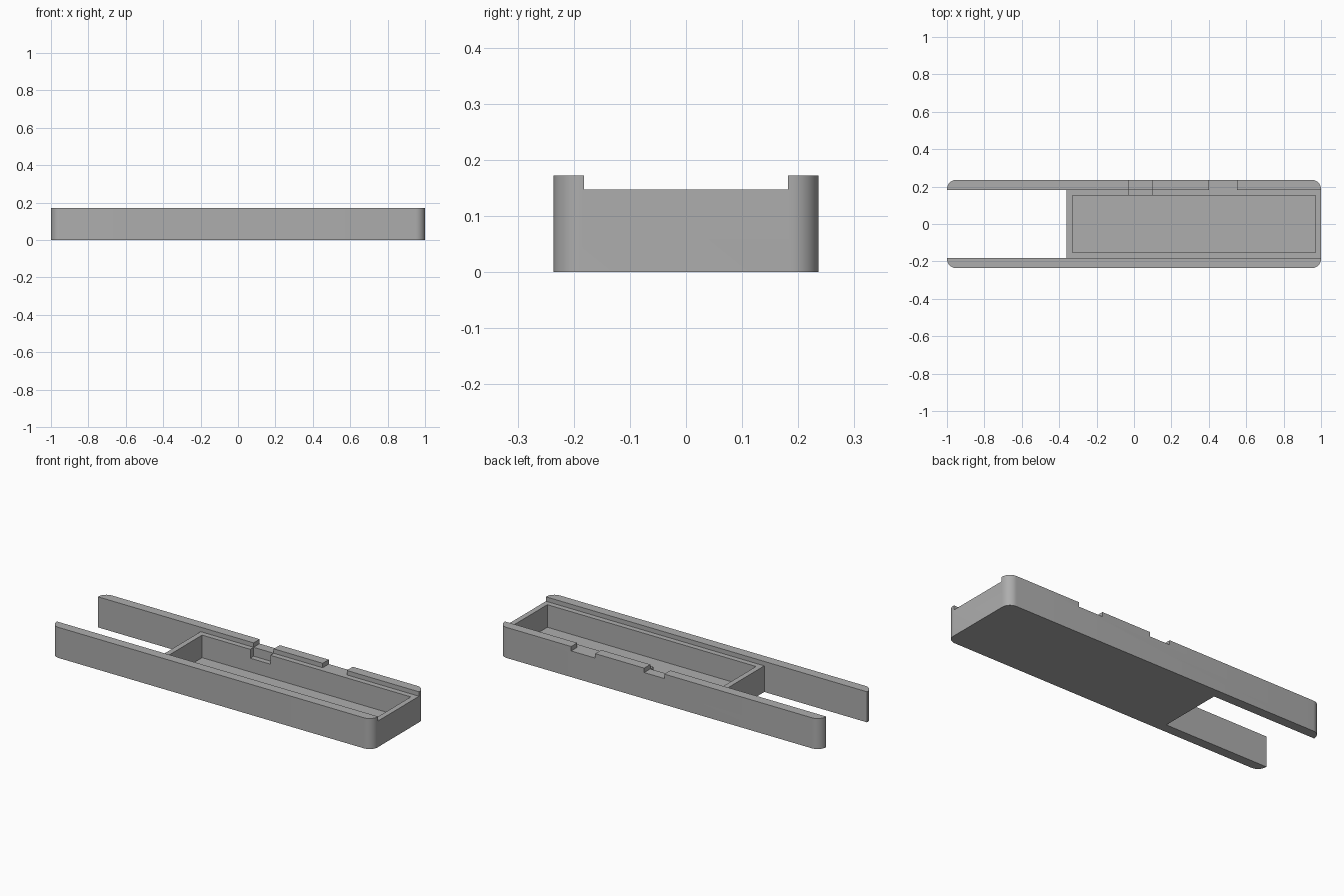
import bpy, bmesh

if "Cube" in bpy.data.objects:
    bpy.data.objects.remove(bpy.data.objects["Cube"], do_unlink=True)

HALF_Y, HEIGHT, LEDGE = 0.236, 0.172, 0.147
INNER_Y, POCKET_Y = 0.182, 0.152

grey = bpy.data.materials.new("plain grey")
grey.use_nodes = True
grey.diffuse_color = (0.42, 0.42, 0.42, 1)
grey.node_tree.nodes["Principled BSDF"].inputs["Base Color"].default_value = (0.42, 0.42, 0.42, 1)


def block(name, x, y, z, radius=0):
    """Box between limits, optionally with rounded vertical edges."""
    bm = bmesh.new()
    bmesh.ops.create_cube(bm, size=1)
    for v in bm.verts:
        for i, (lo, hi) in enumerate((x, y, z)):
            v.co[i] = lo if v.co[i] < 0 else hi
    if radius:
        upright = [e for e in bm.edges if abs(e.verts[0].co.z - e.verts[1].co.z) > 0.01]
        bmesh.ops.bevel(bm, geom=upright, offset=radius, segments=10,
                        profile=0.5, affect='EDGES')
    mesh = bpy.data.meshes.new(name)
    bm.to_mesh(mesh)
    bm.free()
    mesh.materials.append(grey)
    obj = bpy.data.objects.new(name, mesh)
    bpy.context.collection.objects.link(obj)
    return obj


# Long rounded body
tray = block("tray_body", (-1, 1), (-HALF_Y, HALF_Y), (0, HEIGHT), 0.05)

# Cutters: open end, lid channel, pocket, wall notches, recess beside the pocket
cutters = [
    block("open_end_cutter", (-1.2, -0.36), (-INNER_Y, INNER_Y), (-0.1, 0.3)),
    block("channel_cutter", (-0.5, 1.2), (-INNER_Y, INNER_Y), (LEDGE, 0.3)),
    block("pocket_cutter", (-0.33, 0.97), (-POCKET_Y, POCKET_Y), (0.02, 0.3)),
    block("wide_notch_cutter", (0.40, 0.55), (0.17, 0.3), (LEDGE, 0.3)),
    block("narrow_notch_cutter", (-0.03, 0.095), (0.17, 0.3), (LEDGE, 0.3)),
    block("recess_cutter", (-0.03, 0.095), (0.14, INNER_Y), (0.097, 0.3)),
]

bpy.ops.object.select_all(action='DESELECT')
bpy.context.view_layer.objects.active = tray
tray.select_set(True)
for cutter in cutters:
    cutter.hide_render = True
    mod = tray.modifiers.new(cutter.name, 'BOOLEAN')
    mod.operation = 'DIFFERENCE'
    mod.solver = 'EXACT'
    mod.object = cutter
    bpy.ops.object.modifier_apply(modifier=mod.name)
    bpy.data.objects.remove(cutter, do_unlink=True)

bpy.ops.object.shade_smooth_by_angle(angle=0.5)
